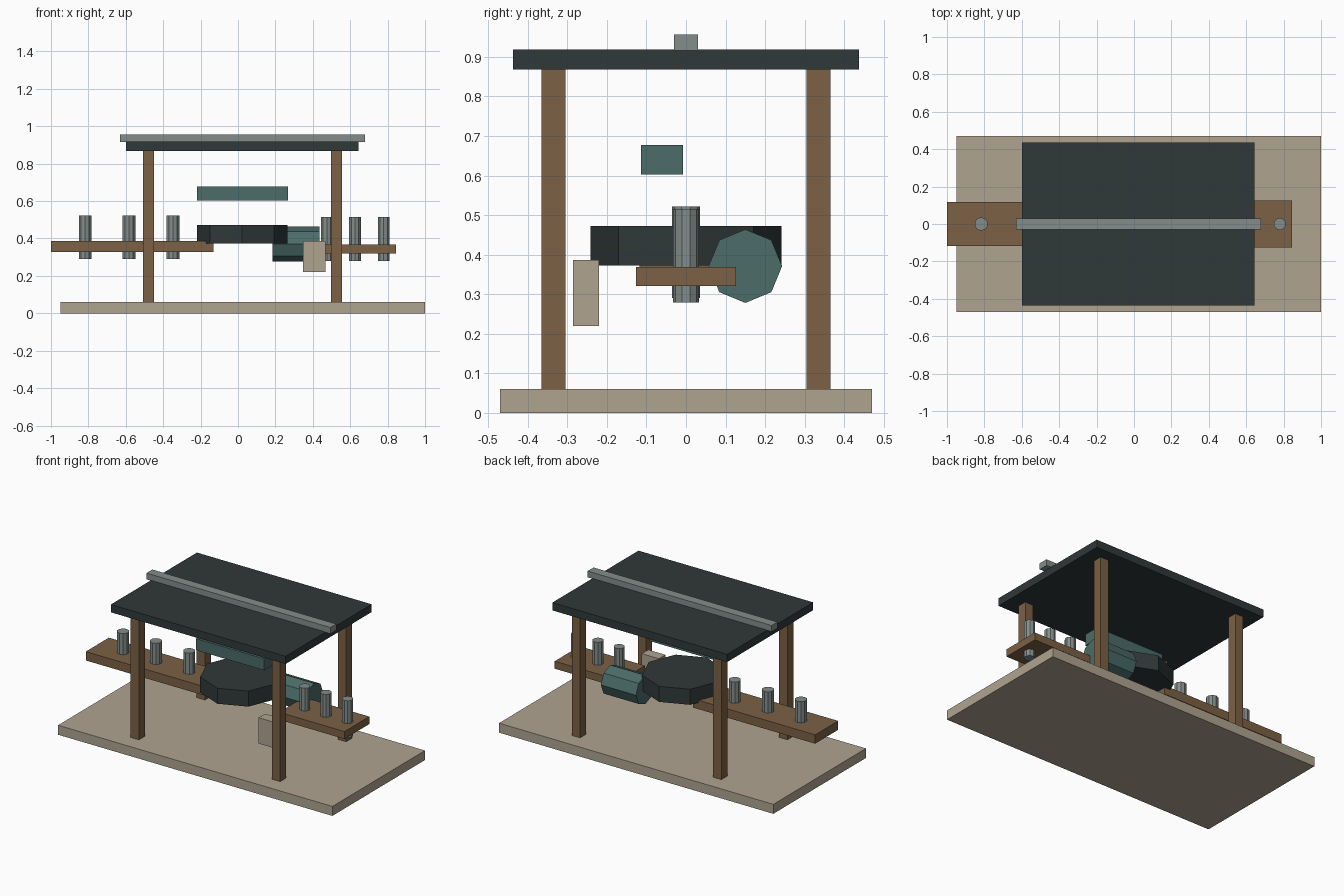
import bpy, math

if "Cube" in bpy.data.objects:
    bpy.data.objects.remove(bpy.data.objects["Cube"])


def material(name, rgb):
    m = bpy.data.materials.new(name)
    m.diffuse_color = (*rgb, 1)
    m.use_nodes = True
    m.node_tree.nodes["Principled BSDF"].inputs["Base Color"].default_value = m.diffuse_color
    return m


SAND = material("sand", (0.43, 0.37, 0.28))
WOOD = material("wood", (0.20, 0.12, 0.06))
SLATE = material("slate", (0.03, 0.04, 0.04))
TEAL = material("teal", (0.07, 0.15, 0.14))
STEEL = material("steel", (0.23, 0.27, 0.26))


def box(name, x, y, z, mat):
    """Box from (min, max) ranges along each axis."""
    spans = (x, y, z)
    bpy.ops.mesh.primitive_cube_add(size=1, location=[(a + b) / 2 for a, b in spans])
    o = bpy.context.object
    o.name = name
    o.scale = [b - a for a, b in spans]
    bpy.ops.object.transform_apply(location=False, rotation=False, scale=True)
    o.data.materials.append(mat)
    return o


def prism(name, centre, radius, depth, sides, mat, rot=(0, 0, 0)):
    bpy.ops.mesh.primitive_cylinder_add(vertices=sides, radius=radius, depth=depth,
                                        location=centre, rotation=rot)
    o = bpy.context.object
    o.name = name
    o.data.materials.append(mat)
    return o


# Ground slab
box("base_slab", (-0.95, 1.0), (-0.47, 0.47), (0, 0.061), SAND)

# Shelter: four posts, flat roof and ridge strip
for side, x in (("left", -0.478), ("right", 0.526)):
    for end, y in (("front", -0.335), ("back", 0.335)):
        box(f"{end}_{side}_post", (x - 0.029, x + 0.029), (y - 0.03, y + 0.03),
            (0.002, 0.87), WOOD)
box("roof", (-0.598, 0.644), (-0.437, 0.437), (0.868, 0.918), SLATE)
box("roof_ridge", (-0.63, 0.678), (-0.03, 0.03), (0.916, 0.956), STEEL)

# Plank shelves with rollers passing through
box("left_plank", (-1.0, -0.13), (-0.117, 0.117), (0.329, 0.386), WOOD)
box("right_plank", (0.38, 0.845), (-0.126, 0.126), (0.321, 0.369), WOOD)
for i, x in enumerate((-0.817, -0.583, -0.347)):
    prism(f"left_roller_{i + 1}", (x, 0, 0.406), 0.036, 0.232, 10, STEEL)
for i, x in enumerate((0.475, 0.626, 0.779)):
    prism(f"right_roller_{i + 1}", (x, 0, 0.397), 0.033, 0.237, 10, STEEL)

# Central machine: turntable, side drum, top beam and control box
prism("turntable", (0.022, 0, 0.422), 0.242, 0.1, 8, SLATE)
prism("motor_drum", (0.31, 0.15, 0.371), 0.093, 0.25, 8, TEAL, (0, math.pi / 2, 0))
box("top_beam", (-0.22, 0.266), (-0.114, -0.008), (0.603, 0.677), TEAL)
box("control_box", (0.347, 0.469), (-0.286, -0.22), (0.22, 0.386), SAND)
